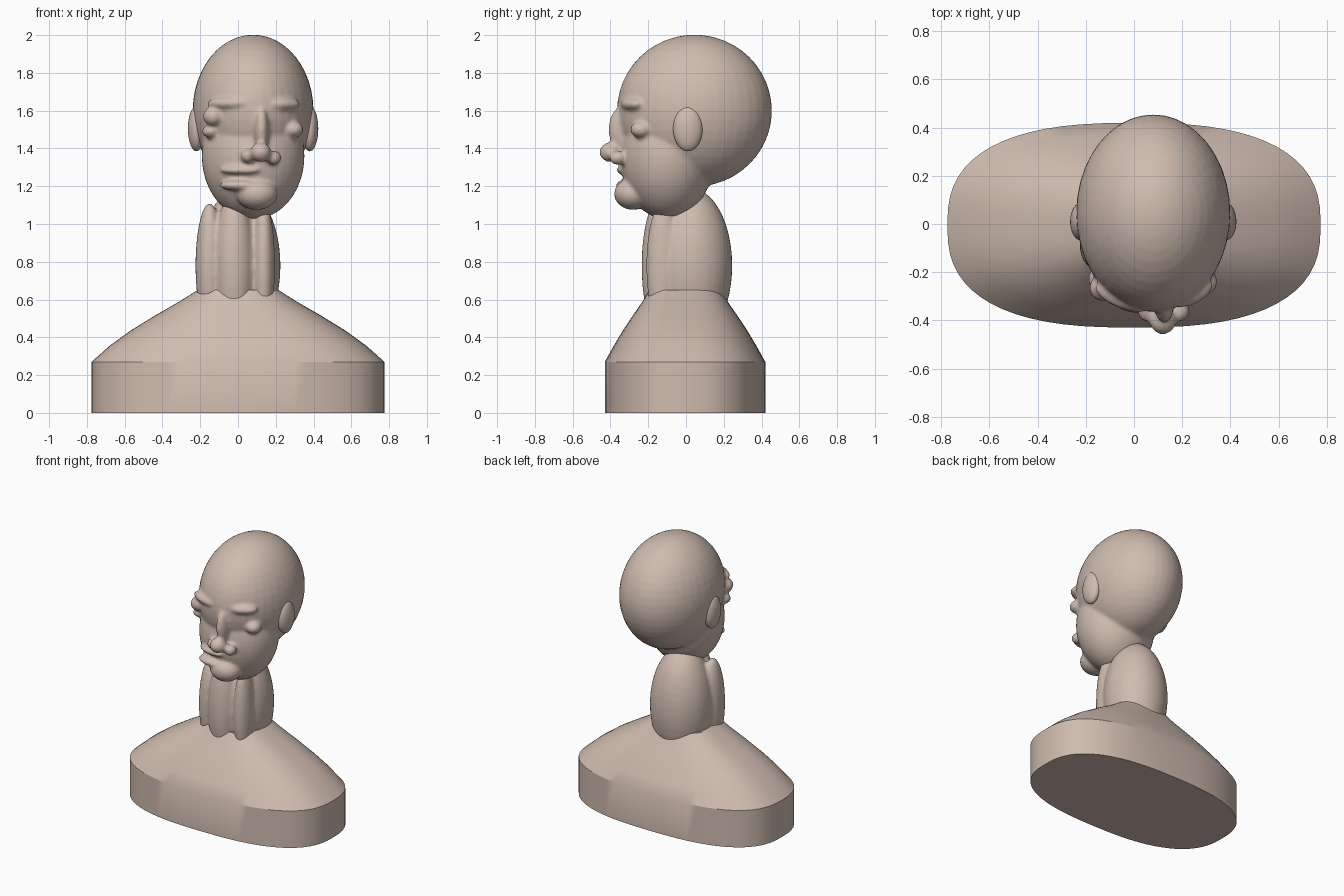
import bpy, bmesh, math
from mathutils import Matrix, Vector

cube = bpy.data.objects.get("Cube")
if cube:
    bpy.data.objects.remove(cube, do_unlink=True)

clay = bpy.data.materials.new("warm clay")
clay.use_nodes = True
colour = (0.62, 0.50, 0.43, 1)
clay.diffuse_color = colour
clay.node_tree.nodes["Principled BSDF"].inputs["Base Color"].default_value = colour


def finish(name, bm, angle=40):
    mesh = bpy.data.meshes.new(name)
    bmesh.ops.recalc_face_normals(bm, faces=bm.faces)
    bm.to_mesh(mesh)
    bm.free()
    mesh.materials.append(clay)
    obj = bpy.data.objects.new(name, mesh)
    bpy.context.collection.objects.link(obj)
    bpy.ops.object.select_all(action='DESELECT')
    obj.select_set(True)
    bpy.context.view_layer.objects.active = obj
    bpy.ops.object.shade_smooth_by_angle(angle=math.radians(angle))
    return obj


def blob(bm, centre, radii, yaw=0, tilt=0):
    """Ellipsoid, turned about x by tilt and about z by yaw (degrees)."""
    m = (Matrix.Translation(Vector(centre))
         @ Matrix.Rotation(math.radians(yaw), 4, 'Z')
         @ Matrix.Rotation(math.radians(tilt), 4, 'X')
         @ Matrix.Diagonal((*radii, 1)))
    bmesh.ops.create_uvsphere(bm, u_segments=40, v_segments=24, radius=1, matrix=m)


def sculpt(name, blobs):
    """Merge ellipsoids into one softly blended skin."""
    bm = bmesh.new()
    for b in blobs:
        blob(bm, *b)
    obj = finish(name, bm, 180)
    remesh = obj.modifiers.new("merge", 'REMESH')
    remesh.mode = 'VOXEL'
    remesh.voxel_size = 0.012
    remesh.use_smooth_shade = True
    smooth = obj.modifiers.new("soften", 'SMOOTH')
    smooth.factor = 0.5
    smooth.iterations = 3
    return obj


# Shoulders: rounded-oblong sections (half width, half depth, height)
sections = [(0.775, 0.425, 0), (0.775, 0.425, 0.27), (0.68, 0.378, 0.355),
            (0.57, 0.33, 0.435), (0.44, 0.277, 0.515),
            (0.31, 0.225, 0.59), (0.215, 0.19, 0.65)]
bm = bmesh.new()
SEGMENTS = 64
rings = []
for rx, ry, z in sections:
    ring = []
    for i in range(SEGMENTS):
        a = math.tau * i / SEGMENTS
        c, s = math.cos(a), math.sin(a)
        x = math.copysign(abs(c) ** 0.77, c) * rx
        y = math.copysign(abs(s) ** 0.77, s) * ry
        ring.append(bm.verts.new((x, y - 0.005, z)))
    rings.append(ring)
for low, high in zip(rings, rings[1:]):
    for i in range(SEGMENTS):
        j = (i + 1) % SEGMENTS
        bm.faces.new((low[i], low[j], high[j], high[i]))
bm.faces.new(rings[0])
bm.faces.new(rings[-1])
finish("shoulders", bm, 30)

# Neck with its front muscle strands
sculpt("neck", [
    ((0.01, 0.025, 0.78), (0.215, 0.22, 0.41)),
    ((-0.15, -0.09, 0.78), (0.075, 0.1, 0.33)),
    ((0.135, -0.12, 0.78), (0.06, 0.09, 0.34)),
    ((-0.02, -0.12, 0.78), (0.11, 0.115, 0.38)),
])

# Head with all the facial features blended in
sculpt("head", [
    ((0.08, 0.045, 1.6), (0.32, 0.41, 0.402)),          # skull
    ((0.08, -0.1, 1.36), (0.272, 0.25, 0.335)),         # jaw
    ((0.09, -0.17, 1.33), (0.2, 0.175, 0.24)),          # muzzle
    ((0.1, -0.28, 1.16), (0.11, 0.1, 0.085)),           # chin
    ((0.125, -0.335, 1.5), (0.04, 0.075, 0.125)),       # nose bridge
    ((0.12, -0.4, 1.38), (0.055, 0.058, 0.052)),        # nose tip
    ((0.055, -0.36, 1.36), (0.04, 0.045, 0.037)),       # nostrils
    ((0.19, -0.36, 1.35), (0.04, 0.045, 0.037)),
    ((-0.05, -0.305, 1.64), (0.12, 0.045, 0.033), -22), # brows
    ((0.235, -0.285, 1.635), (0.1, 0.05, 0.036), 25),
    ((-0.13, -0.265, 1.57), (0.055, 0.055, 0.052)),     # eyes and lids
    ((-0.14, -0.225, 1.49), (0.05, 0.055, 0.036), -25),
    ((0.29, -0.235, 1.5), (0.055, 0.06, 0.045), 25),
    ((0.015, -0.315, 1.285), (0.11, 0.05, 0.024), -12), # lips
    ((0.0, -0.315, 1.205), (0.1, 0.055, 0.028), -12),
])

# Ears
for side, name in ((-1, "right_ear"), (1, "left_ear")):
    bm = bmesh.new()
    blob(bm, (0.08 + side * 0.3, 0.01, 1.505), (0.045, 0.078, 0.12))
    finish(name, bm, 180)
